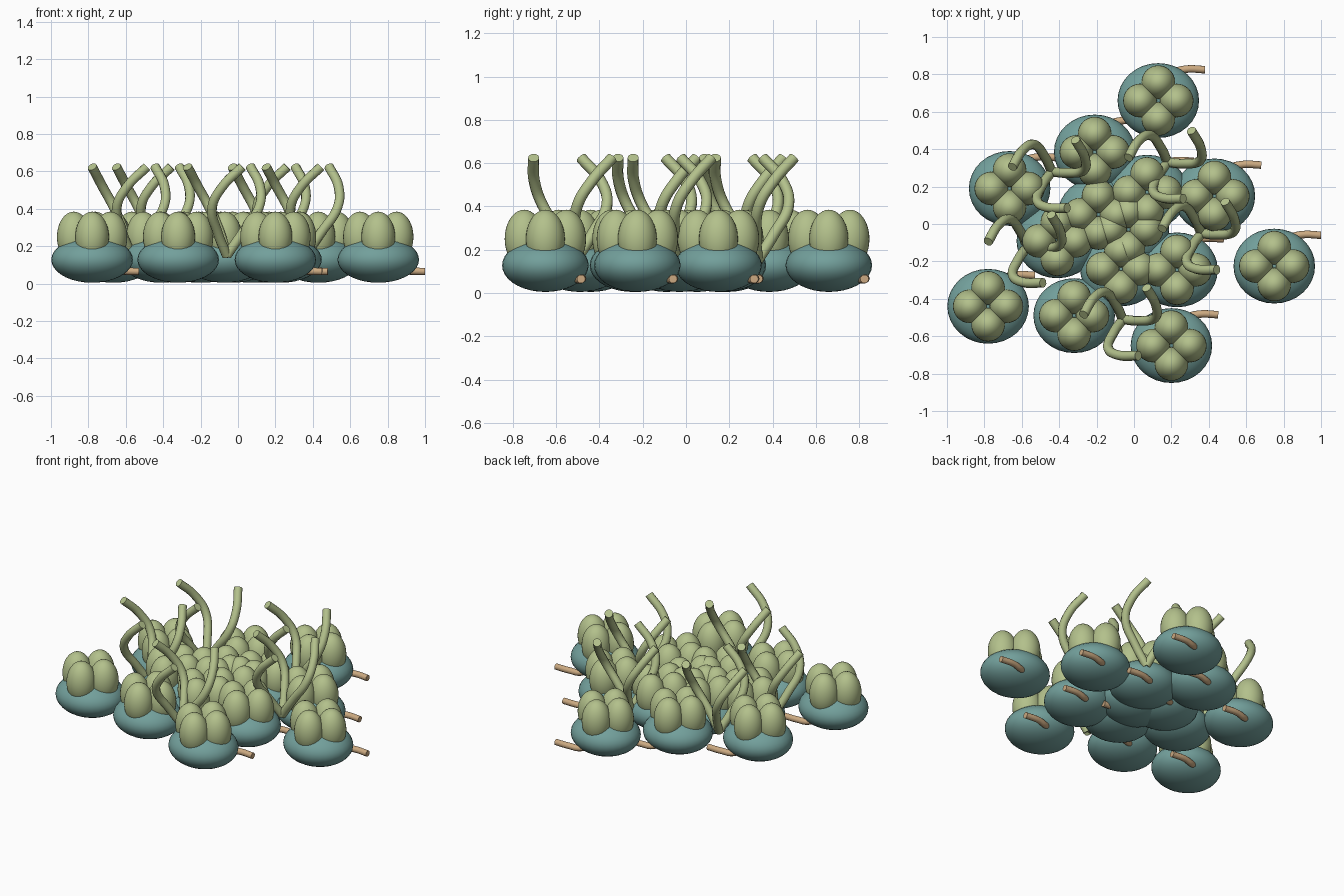
import bpy, math
from mathutils import Matrix, Vector

if "Cube" in bpy.data.objects:
    bpy.data.objects.remove(bpy.data.objects["Cube"])


def material(name, rgb):
    m = bpy.data.materials.new(name)
    m.diffuse_color = (*rgb, 1)
    m.use_nodes = True
    m.node_tree.nodes["Principled BSDF"].inputs["Base Color"].default_value = m.diffuse_color
    return m


TEAL = material("muted teal", (0.17, 0.35, 0.33))
GREEN = material("pale green", (0.45, 0.53, 0.26))
TAN = material("stem tan", (0.60, 0.40, 0.22))


def ellipsoid_mesh(name, radii, mat):
    bpy.ops.mesh.primitive_uv_sphere_add(segments=32, ring_count=18, radius=1)
    ob = bpy.context.object
    me = ob.data
    me.name = name
    me.transform(Matrix.Diagonal((*radii, 1)))
    for p in me.polygons:
        p.use_smooth = True
    me.materials.append(mat)
    bpy.data.objects.remove(ob)
    return me


def tube_mesh(name, points, radius, mat):
    cu = bpy.data.curves.new(name, 'CURVE')
    cu.dimensions = '3D'
    cu.bevel_depth = radius
    cu.bevel_resolution = 3
    cu.use_fill_caps = True
    cu.resolution_u = 6
    sp = cu.splines.new('BEZIER')
    sp.bezier_points.add(len(points) - 1)
    for bp, co in zip(sp.bezier_points, points):
        bp.co = co
        bp.handle_left_type = bp.handle_right_type = 'AUTO'
    ob = bpy.data.objects.new(name, cu)
    bpy.context.collection.objects.link(ob)
    dg = bpy.context.evaluated_depsgraph_get()
    me = bpy.data.meshes.new_from_object(ob.evaluated_get(dg))
    bpy.data.objects.remove(ob)
    for p in me.polygons:
        p.use_smooth = len(p.vertices) == 4
    me.materials.clear()
    me.materials.append(mat)
    return me


def place(name, mesh, loc, turn=0.0):
    ob = bpy.data.objects.new(name, mesh)
    ob.location = loc
    ob.rotation_euler.z = turn
    bpy.context.collection.objects.link(ob)


# Shared part shapes
base = ellipsoid_mesh("bud_base", (0.218, 0.2, 0.123), TEAL)
lobe = ellipsoid_mesh("bud_lobe", (0.09, 0.09, 0.135), GREEN)
stem = tube_mesh("stem", [(0.02, 0.11, 0.10), (0.08, 0.15, 0.065),
                          (0.15, 0.168, 0.067), (0.25, 0.165, 0.065)], 0.02, TAN)
tendril = tube_mesh("tendril", [(0, 0, 0.15), (-0.035, 0.075, 0.27), (-0.095, 0.145, 0.41),
                                (-0.155, 0.115, 0.52), (-0.21, 0.025, 0.625)], 0.026, GREEN)

# Buds: a flattened base, four upright lobes and a short bent stem
buds = [(0.13, 0.66), (-0.21, 0.385), (-0.665, 0.19), (0.43, 0.15), (0.75, -0.225),
        (-0.78, -0.44), (-0.32, -0.49), (0.2, -0.65), (0.23, -0.245), (-0.41, -0.09),
        (0.07, 0.17), (-0.19, 0.05), (-0.07, -0.24), (-0.03, -0.03)]
for x, y in buds:
    place("bud_base", base, (x, y, 0.128))
    for k in range(4):
        a = k * math.pi / 2
        place("bud_lobe", lobe, (x + 0.098 * math.cos(a), y + 0.098 * math.sin(a), 0.25))
    place("stem", stem, (x, y, 0))

# Tendril groups: three twisting arms around each root
for x, y in [(-0.44, 0.28), (-0.57, -0.12), (-0.06, -0.51), (0.36, -0.05), (0.18, 0.33)]:
    for k in range(3):
        place("tendril", tendril, (x, y, 0), k * 2 * math.pi / 3)
